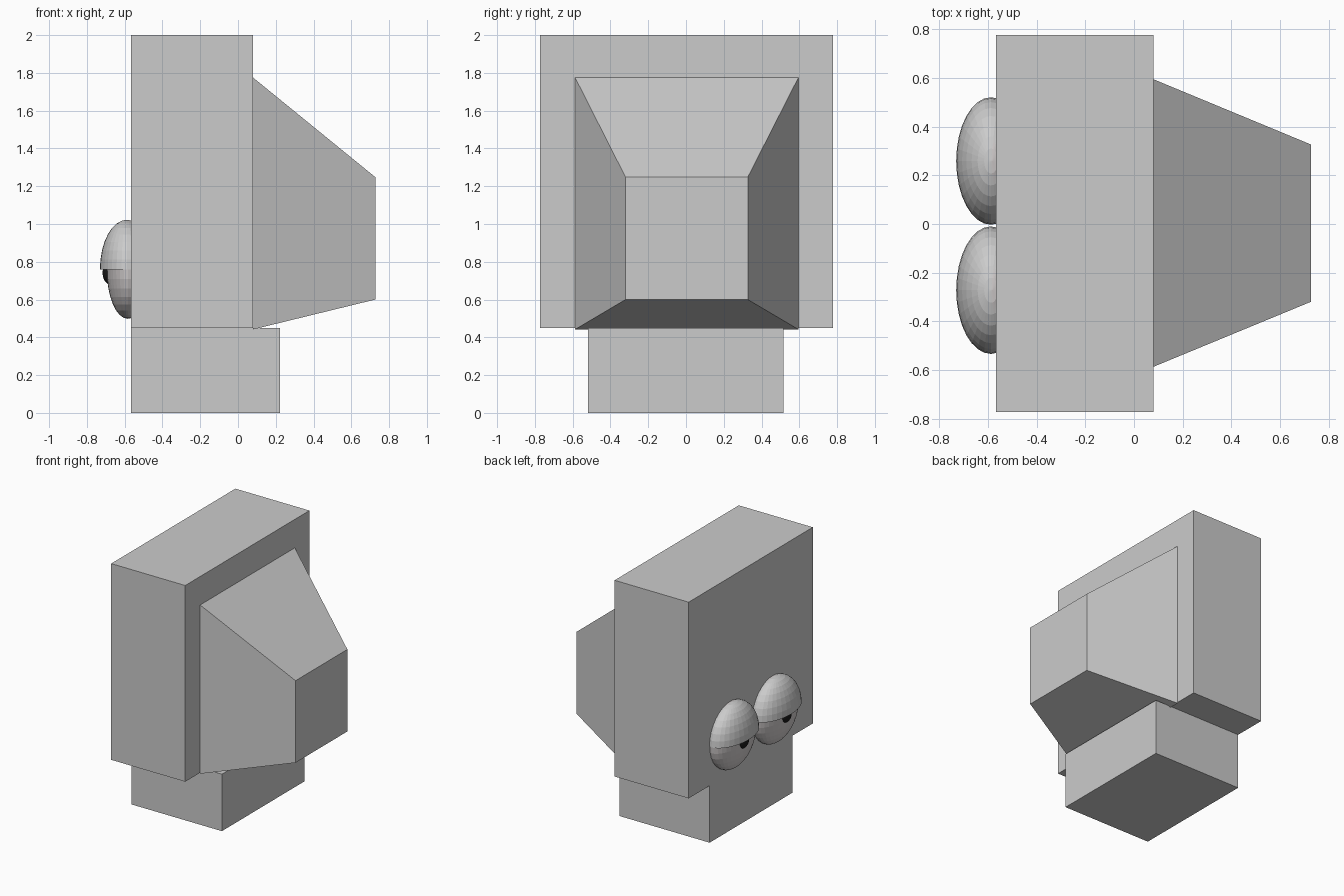
import bpy, bmesh
from mathutils import Matrix, Vector

if "Cube" in bpy.data.objects:
    bpy.data.objects.remove(bpy.data.objects["Cube"])


def finish(bm, name, mat=None):
    bmesh.ops.recalc_face_normals(bm, faces=bm.faces)
    mesh = bpy.data.meshes.new(name)
    bm.to_mesh(mesh)
    bm.free()
    obj = bpy.data.objects.new(name, mesh)
    bpy.context.collection.objects.link(obj)
    if mat:
        mesh.materials.append(mat)
    return obj


def box(name, lo, hi, taper=None):
    """Box from corner to corner; taper = (y0, y1, z0, z1) of its +x face."""
    lo, hi = Vector(lo), Vector(hi)
    bm = bmesh.new()
    bmesh.ops.create_cube(bm, size=1)
    for v in bm.verts:
        right, back, top = (c > 0 for c in v.co)
        v.co = [(hi if s else lo)[i] for i, s in enumerate((right, back, top))]
        if taper and right:
            v.co.y = taper[1] if back else taper[0]
            v.co.z = taper[3] if top else taper[2]
    return finish(bm, name)


def ellipsoid(name, centre, radii, mat=None, upper_half=False):
    bm = bmesh.new()
    bmesh.ops.create_uvsphere(bm, u_segments=32, v_segments=16, radius=1)
    if upper_half:
        geom = bm.verts[:] + bm.edges[:] + bm.faces[:]
        bmesh.ops.bisect_plane(bm, geom=geom, dist=1e-4, plane_co=(0, 0, 0),
                               plane_no=(0, 0, 1), clear_inner=True)
        bmesh.ops.holes_fill(bm, edges=[e for e in bm.edges if e.is_boundary])
    bm.transform(Matrix.LocRotScale(Vector(centre), None, Vector(radii)))
    return finish(bm, name, mat)


def colour(name, rgb):
    mat = bpy.data.materials.new(name)
    mat.diffuse_color = (*rgb, 1)
    mat.use_nodes = True
    mat.node_tree.nodes["Principled BSDF"].inputs["Base Color"].default_value = mat.diffuse_color
    return mat


eye_mat = colour("eye_grey", (0.62, 0.59, 0.59))
pupil_mat = colour("pupil_black", (0.01, 0.01, 0.01))

# Head slab, base block and tapered rear housing
box("head", (-0.567, -0.773, 0.45), (0.08, 0.777, 2.0))
box("base", (-0.567, -0.518, 0), (0.222, 0.515, 0.45))
box("rear_housing", (0.08, -0.587, 0.442), (0.727, 0.595, 1.775),
    taper=(-0.32, 0.327, 0.6, 1.248))

# Eyes: ball, upper lid and pupil on the -x face
for side, y in (("left", 0.259), ("right", -0.272)):
    ellipsoid(f"{side}_eyeball", (-0.583, y, 0.76), (0.112, 0.258, 0.262), eye_mat)
    ellipsoid(f"{side}_eyelid", (-0.588, y, 0.76), (0.143, 0.262, 0.262), upper_half=True)
    ellipsoid(f"{side}_pupil", (-0.675, y, 0.742), (0.042, 0.06, 0.062), pupil_mat)
